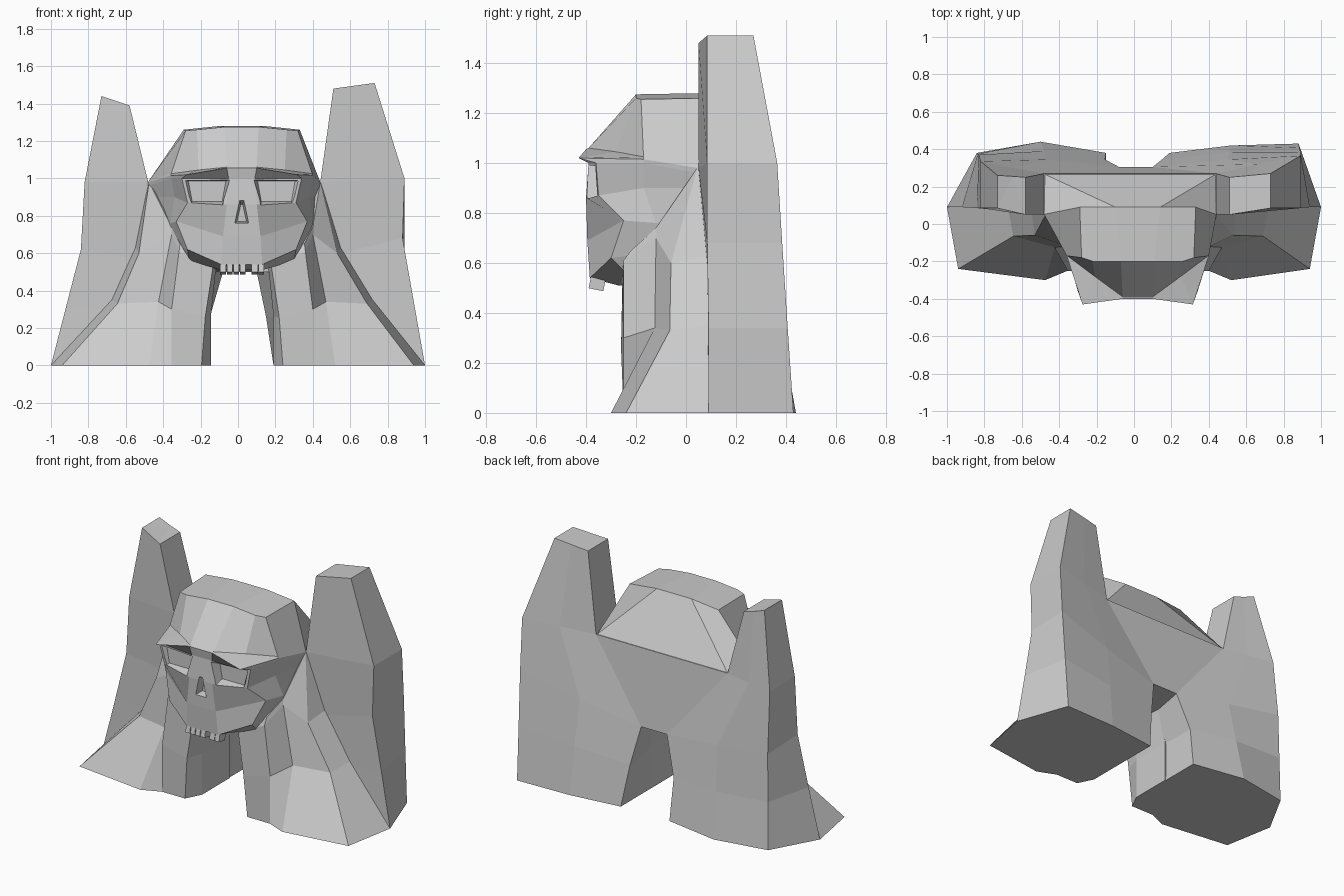
import bpy, bmesh


def loft(name, rings):
    """Closed flat-faced solid through equally long rings of points."""
    bm = bmesh.new()
    rows = [[bm.verts.new(p) for p in r] for r in rings]
    n = len(rows[0])
    for a, b in zip(rows, rows[1:]):
        for i in range(n):
            j = (i + 1) % n
            bm.faces.new((a[i], a[j], b[j], b[i]))
    caps = [bm.faces.new(rows[0]), bm.faces.new(rows[-1])]
    bmesh.ops.triangulate(bm, faces=caps)
    bmesh.ops.recalc_face_normals(bm, faces=bm.faces)
    me = bpy.data.meshes.new(name)
    bm.to_mesh(me)
    bm.free()
    ob = bpy.data.objects.new(name, me)
    bpy.context.collection.objects.link(ob)
    return ob


def cut(target, cutter):
    m = target.modifiers.new("cut", 'BOOLEAN')
    m.operation, m.solver, m.object = 'DIFFERENCE', 'EXACT', cutter
    cutter.hide_render = True
    cutter.hide_viewport = True


# Rock towers: level rings of outer front, inner front, inner back, mid back, outer back
loft("left_tower", [
    [(-1, .09, 0), (-.15, .085, 0), (-.15, .38, 0), (-.5, .44, 0), (-.84, .38, 0)],
    [(-.92, .09, .31), (-.15, .085, .26), (-.155, .345, .26), (-.48, .39, .28), (-.835, .375, .3)],
    [(-.84, .085, .62), (-.12, .085, .5), (-.08, .305, .5), (-.46, .345, .55), (-.83, .37, .6)],
    [(-.82, .085, .98), (-.48, .05, .98), (-.48, .27, .98), (-.65, .3, .98), (-.82, .335, .98)],
    [(-.73, .085, 1.44), (-.58, .05, 1.39), (-.58, .25, 1.39), (-.65, .255, 1.41), (-.73, .26, 1.44)]])
loft("right_tower", [
    [(1, .09, 0), (.19, .085, 0), (.19, .38, 0), (.52, .42, 0), (.88, .43, 0)],
    [(.94, .09, .34), (.19, .085, .26), (.15, .345, .26), (.51, .385, .3), (.885, .407, .34)],
    [(.88, .085, .68), (.165, .085, .5), (.1, .305, .5), (.5, .345, .58), (.89, .385, .68)],
    [(.89, .085, 1.0), (.44, .05, .98), (.44, .27, .98), (.66, .32, .99), (.89, .365, 1.0)],
    [(.73, .085, 1.51), (.51, .05, 1.48), (.51, .25, 1.48), (.62, .26, 1.495), (.73, .27, 1.51)]])

# Wall over the archway
loft("arch_wall", [
    [(-.12, .085, .5), (.165, .085, .5), (.1, .305, .5), (-.08, .305, .5)],
    [(-.48, .05, .98), (.44, .05, .98), (.44, .27, .98), (-.48, .27, .98)]])

# Front buttresses either side of the archway, flaring out to the ground
buttress = [
    [(.19, .12, 0), (.19, -.15, 0), (.24, -.25, 0), (.40, -.25, 0),
     (.52, -.30, 0), (.94, -.24, 0), (1, .09, 0)],
    [(.19, .12, .26), (.19, -.15, .26), (.22, -.26, .26), (.40, -.25, .30),
     (.47, -.125, .34), (.69, -.065, .33), (.72, .09, .35)],
    [(.165, .12, .5), (.165, -.15, .5), (.18, -.255, .52), (.36, -.25, .61),
     (.40, -.12, .70), (.53, -.06, .6), (.55, .09, .63)],
    [(.13, .12, .6), (.13, -.15, .6), (.18, -.24, .6), (.355, -.22, .65),
     (.40, -.12, .74), (.44, .045, .98), (.45, .09, .98)]]


def left(x, y, z):
    """Mirror to the left, where the archway leg stands closer in."""
    shift = 0
    if x < .41 or (z < .4 and x < .9):
        shift = .045
    elif z > .8:
        shift = -.035
    return (shift - x, y, z)


loft("right_buttress", buttress)
loft("left_buttress", [[left(*p) for p in r] for r in buttress])

# Skull head: half rings from front centre round to the back, mirrored
CX = .02
half = [
    [(.11, -.27, .51), (.28, -.24, .56), (.34, -.10, .58), (.38, .06, .58), (.1, .12, .5)],
    [(.11, -.385, .54), (.29, -.30, .62), (.35, -.14, .64), (.40, .06, .66), (.1, .12, .66)],
    [(.10, -.395, .69), (.35, -.25, .77), (.38, -.12, .76), (.42, .06, .78), (.1, .12, .78)],
    [(.08, -.40, .86), (.29, -.35, .87), (.36, -.17, .90), (.44, .06, .90), (.1, .12, .9)],
    [(.07, -.39, 1.0), (.32, -.36, 1.0), (.375, -.17, 1.0), (.46, .05, .96), (.44, .26, .95)],
    [(.08, -.40, 1.055), (.295, -.43, 1.02), (.38, -.17, 1.015), (.46, .05, .98), (.46, .268, .975)],
    [(.08, -.39, 1.06), (.23, -.28, 1.045), (.377, -.17, 1.025), (.458, .052, .985), (.455, .265, .98)],
    [(.09, -.20, 1.275), (.24, -.20, 1.26), (.30, -.18, 1.255), (.31, .09, 1.26), (.12, .09, 1.28)]]


def full_ring(h):
    # the back of the head sits slightly to the left of the face
    c = [CX if y < .04 or z > 1.2 else -.02 for _, y, z in h]
    right_side = [(k + x, y, z) for k, (x, y, z) in zip(c, h)]
    left_side = [(k - x, y, z) for k, (x, y, z) in zip(c, h)]
    return right_side + left_side[::-1]


skull = loft("skull", [full_ring(h) for h in half])

# Eye sockets and nose hole, tapering inward
for s, side in ((1, "right"), (-1, "left")):
    outer = [(.055, .995), (.335, .995), (.285, .85), (.10, .85)]
    inner = [(.085, .985), (.285, .985), (.265, .875), (.105, .875)]
    cut(skull, loft(side + "_eye_cutter", [
        [(CX + s * x, -.42, z) for x, z in outer],
        [(CX + s * x, -.335, z) for x, z in inner]]))
cut(skull, loft("nose_cutter", [
    [(CX + x, -.43, z) for x, z in ((-.015, .895), (.015, .895), (.045, .755), (-.045, .755))],
    [(CX + x, -.35, z) for x, z in ((-.005, .86), (.005, .86), (.025, .77), (-.025, .77))]]))

# Upper teeth
for i, (x, w) in enumerate(((-.08, .03), (-.045, .03), (-.01, .03), (.025, .03), (.09, .035), (.125, .03))):
    bpy.ops.mesh.primitive_cube_add(size=1, location=(x, -.355, .52), rotation=(-.2, 0, 0))
    t = bpy.context.object
    t.name = f"tooth_{i + 1}"
    t.scale = (w, .06, .055)
